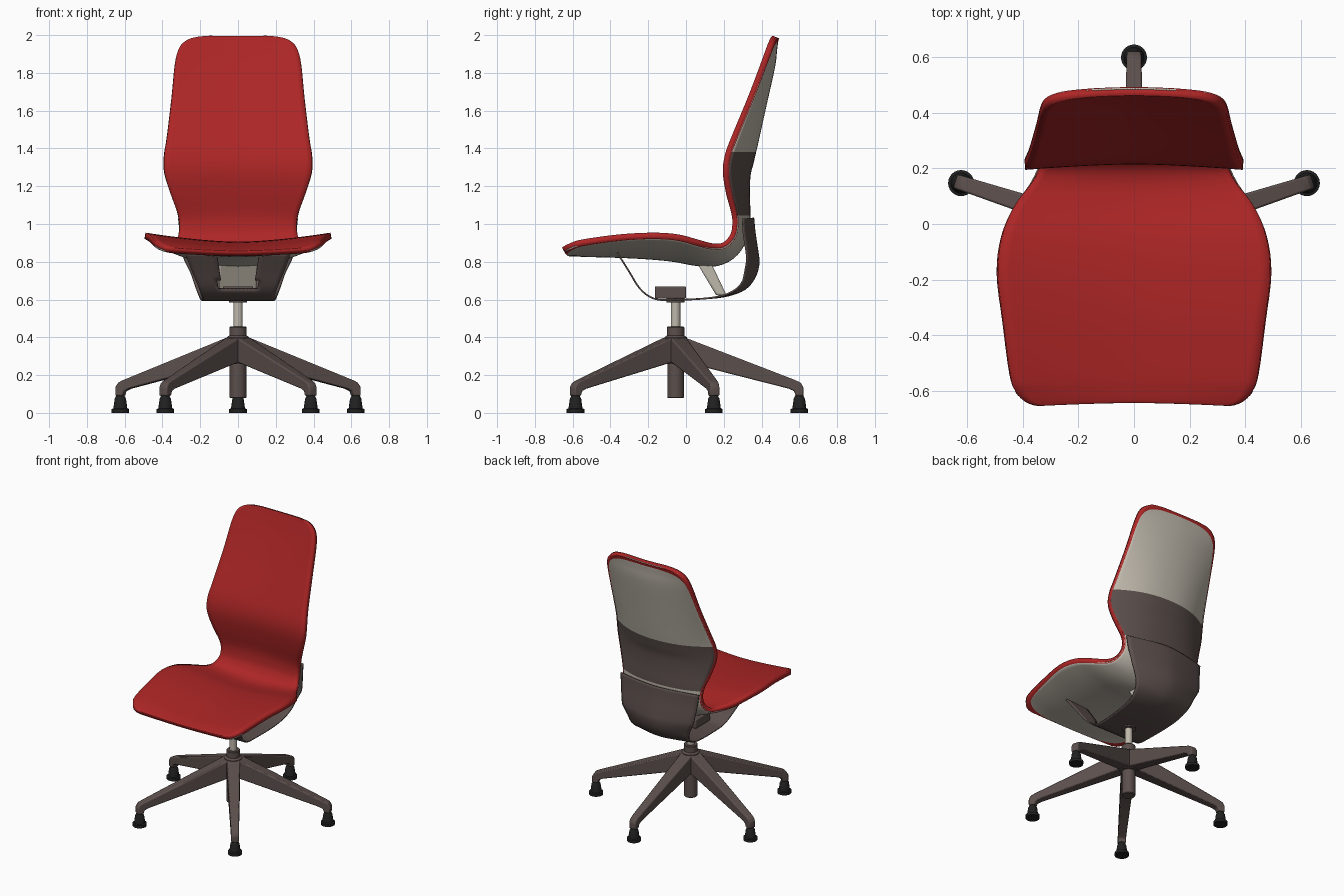
import bpy, bmesh, math

cube = bpy.data.objects.get("Cube")
if cube:
    bpy.data.objects.remove(cube)


def material(name, r, g, b):
    m = bpy.data.materials.new(name)
    m.use_nodes = True
    m.diffuse_color = (r, g, b, 1)
    m.node_tree.nodes["Principled BSDF"].inputs["Base Color"].default_value = (r, g, b, 1)
    return m


red = material("red fabric", .42, .019, .019)
grey = material("warm grey plastic", .52, .48, .41)
brown = material("dark brown plastic", .105, .078, .071)
black = material("black rubber", .014, .015, .014)
CENTRE_Y = -.055


def finish(name, bm, mats, thickness=0, bevel=0, angle=35):
    mesh = bpy.data.meshes.new(name)
    bm.to_mesh(mesh)
    bm.free()
    ob = bpy.data.objects.new(name, mesh)
    bpy.context.collection.objects.link(ob)
    for m in mats:
        mesh.materials.append(m)
    if thickness:
        mod = ob.modifiers.new("thickness", 'SOLIDIFY')
        mod.thickness, mod.offset = thickness, -1
    if bevel:
        mod = ob.modifiers.new("soft edges", 'BEVEL')
        mod.width, mod.segments = bevel, 2
    bpy.ops.object.select_all(action='DESELECT')
    ob.select_set(True)
    bpy.context.view_layer.objects.active = ob
    bpy.ops.object.shade_smooth_by_angle(angle=math.radians(angle))
    return ob


def smooth_rows(rows, steps=4):
    """Catmull-Rom interpolation of rows of values."""
    out = []
    for i in range(len(rows) - 1):
        quad = [rows[max(i - 1, 0)], rows[i], rows[i + 1], rows[min(i + 2, len(rows) - 1)]]
        for k in range(steps):
            t = k / steps
            out.append([b + t * ((c - a) + t * ((2 * a - 5 * b + 4 * c - d)
                        + t * (3 * b - a - 3 * c + d))) / 2 for a, b, c, d in zip(*quad)])
    return out + [list(rows[-1])]


def ribbon(rows, columns, widen=1, offset=None):
    """Sheet swept along a centre path; rows are y, z, half width, curl, depth."""
    bm = bmesh.new()
    grid = []
    for i, (y, z, w, curl, depth) in enumerate(rows):
        before, after = rows[max(i - 1, 0)], rows[min(i + 1, len(rows) - 1)]
        ty, tz = after[0] - before[0], after[1] - before[1]
        length = math.hypot(ty, tz)
        ny, nz = -tz / length, ty / length
        line = []
        for j in range(columns + 1):
            u = 2 * j / columns - 1
            lift = curl * (abs(u) * w / .45) ** 1.6
            if offset is not None:
                lift -= offset + max(depth, 0) * (1 - abs(u) ** 2.4)
            line.append(bm.verts.new((u * w * widen, y + ny * lift, z + nz * lift)))
        grid.append(line)
    for a, b in zip(grid, grid[1:]):
        for j in range(columns):
            bm.faces.new((a[j], a[j + 1], b[j + 1], b[j]))
    return bm


def prism(name, profile, half_width, mat, bevel=0):
    """Side profile in y, z given a width across x that may vary along y."""
    bm = bmesh.new()
    sides = [[bm.verts.new((s * half_width(y), y, z)) for y, z in profile] for s in (-1, 1)]
    bm.faces.new(sides[0])
    bm.faces.new(sides[1][::-1])
    for i in range(len(profile)):
        k = i - 1
        bm.faces.new((sides[0][k], sides[1][k], sides[1][i], sides[0][i]))
    bmesh.ops.recalc_face_normals(bm, faces=bm.faces)
    return finish(name, bm, [mat], bevel=bevel)


def lathe(name, profile, x, y, mat, sides=32):
    bm = bmesh.new()
    rings = [[bm.verts.new((x + r * math.cos(math.tau * i / sides),
                            y + r * math.sin(math.tau * i / sides), z))
              for i in range(sides)] for r, z in profile]
    for a, b in zip(rings, rings[1:]):
        for i in range(sides):
            bm.faces.new((a[i - 1], a[i], b[i], b[i - 1]))
    bm.faces.new(rings[0][::-1])
    bm.faces.new(rings[-1])
    return finish(name, bm, [mat])


# Seat and backrest in one sweep, from the front lip to the top
body = smooth_rows([
    (-.645, .857, .34, .03, 0), (-.635, .862, .39, .03, .004), (-.6, .87, .425, .035, .012),
    (-.54, .88, .445, .04, .025), (-.35, .9, .47, .042, .05), (-.18, .906, .49, .042, .065),
    (-.05, .9, .475, .042, .072), (.06, .88, .43, .04, .072), (.14, .872, .375, .035, .068),
    (.2, .89, .34, .02, .06), (.24, .94, .315, .012, .055), (.252, 1, .31, .012, .055),
    (.25, 1.06, .32, .018, .062), (.23, 1.16, .355, .025, .08), (.215, 1.27, .388, .025, .1),
    (.225, 1.36, .39, .025, .108), (.26, 1.46, .375, .025, .098), (.345, 1.67, .35, .025, .06),
    (.415, 1.85, .332, .03, .03), (.442, 1.93, .31, .03, .012), (.455, 1.97, .27, .03, .004),
    (.46, 1.987, .22, .03, 0), (.463, 1.995, .15, .03, 0)])
finish("cushion", ribbon(body, 24), [red], thickness=.033, angle=40)

# Rigid shell behind the cushion, with a brown lumbar band
shell = ribbon(body, 32, widen=1.008, offset=.03)
bmesh.ops.reverse_faces(shell, faces=shell.faces)
BAND_LOW, BAND_HIGH = 1.045, 1.38
for height in (BAND_LOW, BAND_HIGH):
    bmesh.ops.bisect_plane(shell, geom=shell.verts[:] + shell.edges[:] + shell.faces[:],
                           plane_co=(0, 0, height), plane_no=(0, 0, 1))
for face in shell.faces:
    if BAND_LOW < face.calc_center_median().z < BAND_HIGH:
        face.material_index = 1
finish("shell", shell, [grey, brown], thickness=.006)

# Sling that runs from under the seat around to the lower back
sling_rows = smooth_rows([
    (-.36, .85, .28, 0, 0), (-.3, .755, .245, 0, 0), (-.24, .66, .205, 0, 0),
    (-.17, .61, .19, 0, 0), (-.08, .602, .19, 0, 0), (.1, .61, .2, 0, 0),
    (.22, .625, .21, .03, 0), (.31, .66, .23, .1, 0), (.36, .72, .25, .15, 0),
    (.38, .79, .275, .14, 0), (.375, .85, .29, .12, 0), (.36, .95, .305, .11, 0),
    (.352, 1.033, .315, .1, 0)])
sling = ribbon(sling_rows, 20)
notch = [f for f in sling.faces
         if f.calc_center_median().y < -.24 and abs(f.calc_center_median().x) < .4 * .28
         and all(abs(v.co.x) < .115 + .001 for v in f.verts)]
bmesh.ops.delete(sling, geom=notch, context='FACES')
finish("support_sling", sling, [brown], thickness=.009)

# Mechanism and strut under the seat
prism("tilt_mechanism", [(-.165, .605), (0, .605), (0, .67), (-.165, .67)],
      lambda y: .08, brown, bevel=.006)
prism("seat_strut", [(.06, .79), (.135, .79), (.215, .622), (.16, .622)],
      lambda y: .1, grey, bevel=.01)

# Central column
lathe("upper_collar", [(.047, .585), (.047, .61)], 0, CENTRE_Y, brown)
lathe("gas_lift", [(.025, .44), (.025, .6)], 0, CENTRE_Y, grey)
lathe("hub", [(.06, .26), (.06, .4), (.046, .41), (.046, .452), (.042, .457)], 0, CENTRE_Y, brown)
lathe("lower_tube", [(.04, .078), (.044, .082), (.044, .3)], 0, CENTRE_Y, brown)

# Five star base arms with glides
arm_profile = [(0, .405), (.06, .395), (.635, .173), (.662, .16), (.677, .135), (.677, .09),
               (.635, .09), (.628, .115), (.6, .128), (.05, .268), (0, .268)]
glide_profile = [(.047, 0), (.047, .02), (.037, .024), (.03, .075), (.024, .086), (.018, .1)]
REACH = .655
for i in range(5):
    turn = math.tau * i / 5
    arm = prism(f"base_arm_{i + 1}", arm_profile, lambda r: .046 - .03 * r, brown, bevel=.007)
    arm.location.y = CENTRE_Y
    arm.rotation_euler.z = turn
    lathe(f"glide_{i + 1}", glide_profile, -REACH * math.sin(turn),
          CENTRE_Y + REACH * math.cos(turn), black, sides=24)
